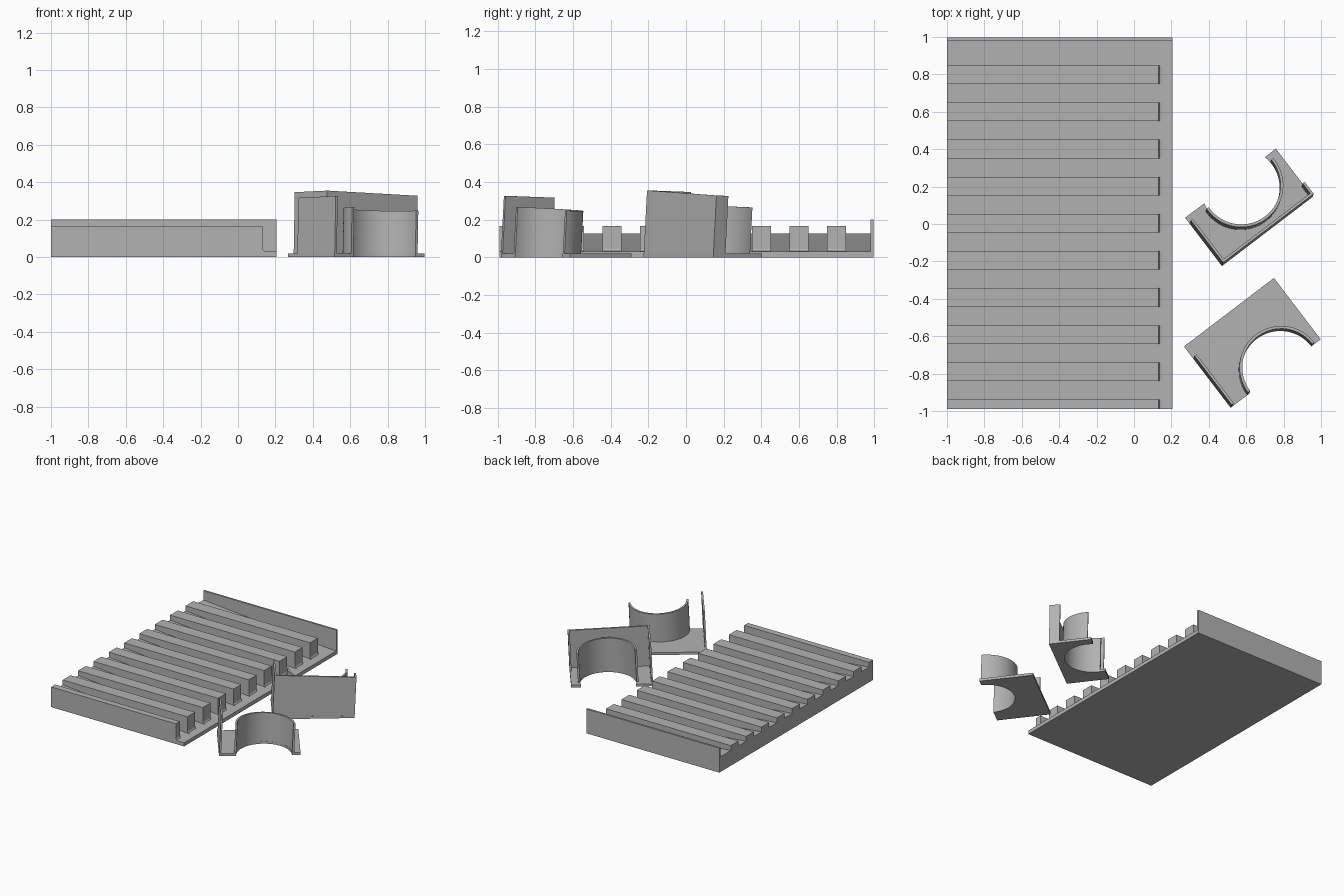
import bpy, bmesh, math

if "Cube" in bpy.data.objects:
    bpy.data.objects.remove(bpy.data.objects["Cube"])

GREY = bpy.data.materials.new("neutral grey")
GREY.diffuse_color = (0.45, 0.45, 0.45, 1)
GREY.use_nodes = True
GREY.node_tree.nodes["Principled BSDF"].inputs["Base Color"].default_value = GREY.diffuse_color
ANGLE = math.radians(37.3)
LEAN_U, LEAN_V = 0.045, 0.03      # slight tilt shared by the bracket walls


def finish(name, bm):
    bmesh.ops.recalc_face_normals(bm, faces=bm.faces)
    me = bpy.data.meshes.new(name)
    bm.to_mesh(me)
    bm.free()
    me.materials.append(GREY)
    me.shade_smooth()
    me.set_sharp_from_angle(angle=math.radians(30))
    ob = bpy.data.objects.new(name, me)
    bpy.context.collection.objects.link(ob)
    return ob


def prism(name, outline, offset):
    """Closed solid from a 3D outline pushed along an offset."""
    bm = bmesh.new()
    face = bm.faces.new([bm.verts.new(p) for p in outline])
    new = bmesh.ops.extrude_face_region(bm, geom=[face])["geom"]
    bmesh.ops.translate(bm, vec=offset,
                        verts=[g for g in new if isinstance(g, bmesh.types.BMVert)])
    return finish(name, bm)


def side_prism(name, profile, y0, y1):
    return prism(name, [(x, y0, z) for x, z in profile], (0, y1 - y0, 0))


def wall(name, inner, outer, height):
    """Thin leaning wall between two plan paths, with a sloping top."""
    bm = bmesh.new()
    rings = []
    for (a, b), (c, d) in zip(inner, outer):
        ring = []
        for (u, v), top in (((a, b), 0), ((a, b), 1), ((c, d), 1), ((c, d), 0)):
            z = top * (height - LEAN_U * u - LEAN_V * v)
            ring.append(bm.verts.new((u + LEAN_U * z, v + LEAN_V * z, z)))
        rings.append(ring)
    for r, s in zip(rings, rings[1:]):
        for i in range(4):
            j = (i + 1) % 4
            bm.faces.new((r[i], r[j], s[j], s[i]))
    bm.faces.new(rings[0])
    bm.faces.new(rings[-1])
    return finish(name, bm)


def arc(cu, cv, r, a0, a1, n=40):
    angles = [math.radians(a0 + (a1 - a0) * i / n) for i in range(n + 1)]
    return [(cu + r * math.cos(a), cv + r * math.sin(a)) for a in angles]


def place(parts, x, y):
    for ob in parts:
        ob.location = (x, y, 0)
        ob.rotation_euler = (0, 0, ANGLE)


# Tray: sloping floor, tall back wall and drainage ribs
side_prism("tray_floor", [(-1, 0), (0.205, 0), (0.205, 0.03), (0.15, 0.03), (-1, 0.125)],
           -0.99, 0.995)
side_prism("tray_back_wall", [(-1, 0), (0.205, 0), (0.205, 0.2), (-1, 0.2)], 0.98, 0.996)
rib = [(-1, 0.002), (0.15, 0.002), (0.15, 0.03), (0.137, 0.034), (0.13, 0.045),
       (0.13, 0.165), (-1, 0.165)]
for k in range(10):
    y = 0.798 - 0.1985 * k
    side_prism(f"tray_rib_{k + 1}", rib, max(y - 0.05, -0.99), y + 0.05)

# Rear bracket: notched foot, curved holder, long wall and two end walls
c = (0.332, 0.273)
foot = [(0, 0), (0.61, 0), (0.61, 0.325)] + arc(*c, 0.21, 14, -194) + [(0, 0.325)]
place([
    prism("rear_foot", [(u, v, 0) for u, v in foot], (0, 0, 0.02)),
    wall("rear_holder", arc(*c, 0.21, 177, 363), arc(*c, 0.225, 177, 363), 0.298),
    wall("rear_long_wall", [(0, 0), (0.61, 0)], [(0, 0.014), (0.61, 0.014)], 0.355),
    wall("rear_left_end", [(0, 0), (0, 0.285)], [(0.014, 0), (0.014, 0.285)], 0.355),
    wall("rear_right_end", [(0.596, 0), (0.596, 0.08)], [(0.61, 0), (0.61, 0.08)], 0.355),
], 0.47, -0.225)

# Front bracket: notched foot, curved holder and one end wall
c = (0.334, -0.412)
foot = [(0, -0.412)] + arc(*c, 0.208, 180, 0) + [(0.605, -0.412), (0.605, 0), (0, 0)]
place([
    prism("front_foot", [(u, v, 0) for u, v in foot], (0, 0, 0.02)),
    wall("front_holder", arc(*c, 0.208, 180, 0), arc(*c, 0.223, 180, 0), 0.26),
    wall("front_end_wall", [(0, -0.412), (0, -0.083)], [(0.014, -0.412), (0.014, -0.083)], 0.314),
], 0.267, -0.655)
